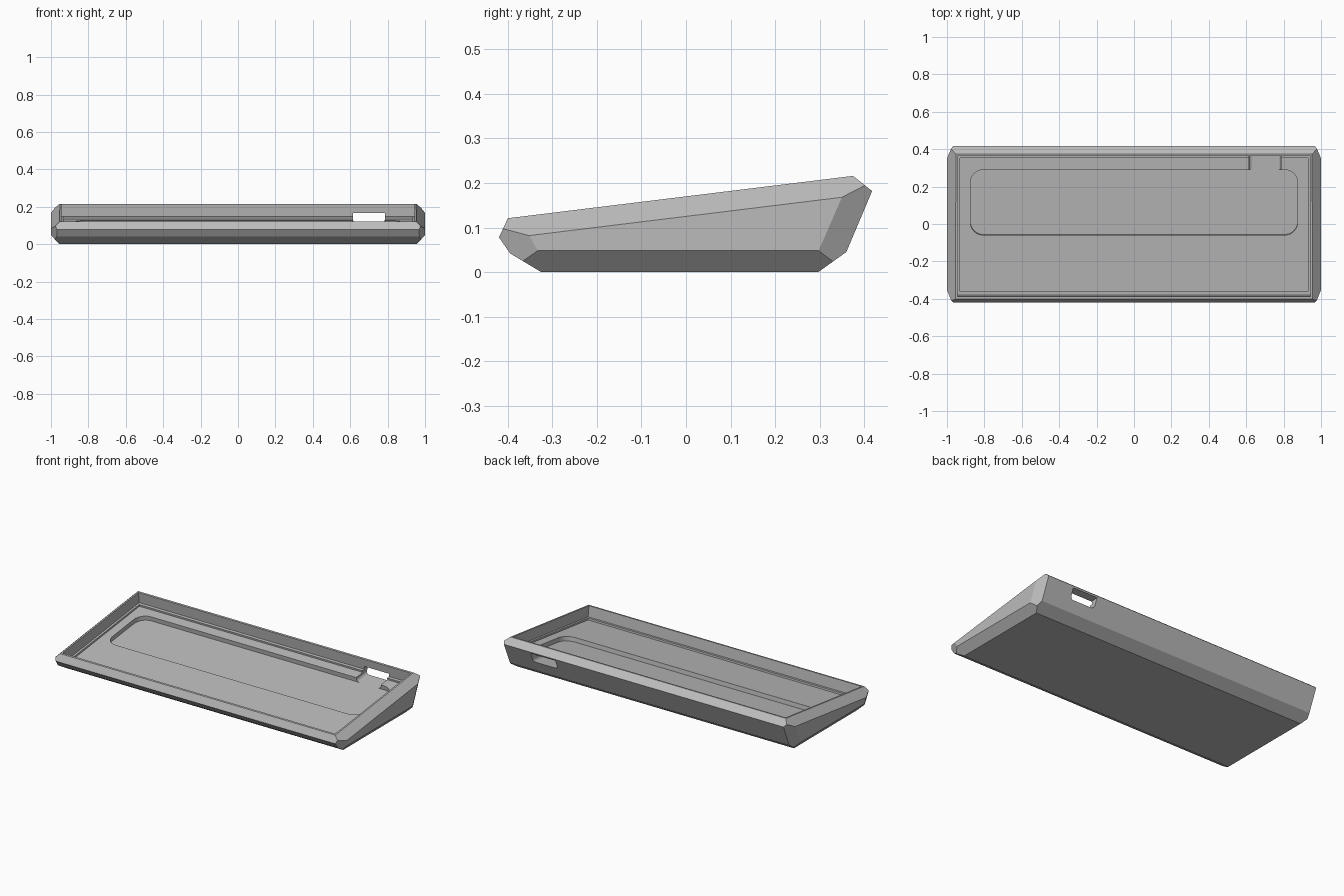
import bpy, bmesh, math
from mathutils import Vector, Matrix

if "Cube" in bpy.data.objects:
    bpy.data.objects.remove(bpy.data.objects["Cube"])

grey = bpy.data.materials.new("case grey")
grey.diffuse_color = (0.5, 0.5, 0.5, 1)
grey.use_nodes = True
grey.node_tree.nodes["Principled BSDF"].inputs["Base Color"].default_value = grey.diffuse_color


def new_object(name, bm):
    bmesh.ops.recalc_face_normals(bm, faces=bm.faces)
    mesh = bpy.data.meshes.new(name)
    bm.to_mesh(mesh)
    bm.free()
    ob = bpy.data.objects.new(name, mesh)
    bpy.context.collection.objects.link(ob)
    mesh.materials.append(grey)
    return ob


def prism(points, offset):
    """Closed prism: a flat outline swept along offset."""
    bm = bmesh.new()
    face = bm.faces.new([bm.verts.new(p) for p in points])
    res = bmesh.ops.extrude_face_region(bm, geom=[face], use_keep_orig=True)
    verts = [g for g in res["geom"] if isinstance(g, bmesh.types.BMVert)]
    bmesh.ops.translate(bm, verts=verts, vec=offset)
    return bm


def rounded(x0, x1, y0, y1, radii, steps=8):
    """Rectangle outline; radii run from lower left anticlockwise."""
    pts = []
    corners = [(x0, y0, 1, 1), (x1, y0, -1, 1), (x1, y1, -1, -1), (x0, y1, 1, -1)]
    for i, ((x, y, sx, sy), r) in enumerate(zip(corners, radii)):
        if r == 0:
            pts.append((x, y))
            continue
        for k in range(steps + 1):
            a = math.pi + i * math.pi / 2 + k * math.pi / 2 / steps
            pts.append((x + sx * r + r * math.cos(a), y + sy * r + r * math.sin(a)))
    return pts


# Outer shell: wedge side profile swept across the width
profile = [(-0.42, 0.078), (-0.40, 0.121), (0.375, 0.216), (0.418, 0.182),
           (0.36, 0.045), (0.297, 0), (-0.325, 0), (-0.395, 0.042)]
shell = prism([(-1, y, z) for y, z in profile], (2, 0, 0))

# Chamfers on both ends: top, bottom, back corner, front corner
chamfers = [
    ((1, -0.352, 0.082), (1, 0.35, 0.168), (0.953, 0.375, 0.216)),
    ((1, -0.3, 0.048), (1, 0.3, 0.048), (0.955, 0, 0)),
    ((1, 0.35, 0.168), (1, 0.298, 0.048), (0.967, 0.418, 0.182)),
    ((1, -0.352, 0.082), (1, -0.333, 0.048), (0.967, -0.42, 0.078)),
]
inside = Vector((0, 0, 0.08))
for side in (1, -1):
    for tri in chamfers:
        a, b, c = [Vector((x * side, y, z)) for x, y, z in tri]
        n = (b - a).cross(c - a).normalized()
        if n.dot(inside - a) > 0:
            n = -n
        cut = bmesh.ops.bisect_plane(
            shell, geom=shell.verts[:] + shell.edges[:] + shell.faces[:],
            dist=1e-6, plane_co=a, plane_no=n, clear_outer=True)
        rim = [e for e in shell.edges if e.is_boundary]
        bmesh.ops.holes_fill(shell, edges=rim, sides=0)
case = new_object("keyboard_case", shell)

# Cutters live in a frame tilted with the sloping rim
tilt = math.atan2(0.095, 0.775)
frame = Matrix.Translation((0, -0.0125, 0.1685)) @ Matrix.Rotation(tilt, 4, 'X')


def pocket(name, x, y0, y1, depth, r):
    pts = rounded(-x, x, y0, y1, [r] * 4)
    return new_object(name, prism([(px, py, -depth) for px, py in pts], (0, 0, depth + 0.1)))


cutters = [
    pocket("upper_pocket", 0.943, -0.378, 0.378, 0.067, 0),
    pocket("lower_pocket", 0.93, -0.36, 0.36, 0.078, 0),
    pocket("floor_recess", 0.875, -0.057, 0.295, 0.105, 0.07),
]
# Cable port through the back wall, rounded along its lower corners
port = rounded(0.615, 0.785, -0.105, -0.048, [0.02, 0.02, 0, 0])
cutters.append(new_object("cable_port", prism([(x, 0.2, z) for x, z in port], (0, 0.35, 0))))

bpy.context.view_layer.objects.active = case
case.select_set(True)
for cutter in cutters:
    cutter.matrix_world = frame
    cutter.hide_render = True
    mod = case.modifiers.new(cutter.name, 'BOOLEAN')
    mod.operation = 'DIFFERENCE'
    mod.solver = 'EXACT'
    mod.object = cutter
bpy.context.view_layer.update()
for mod in list(case.modifiers):
    bpy.ops.object.modifier_apply(modifier=mod.name)
for cutter in cutters:
    bpy.data.objects.remove(cutter)
